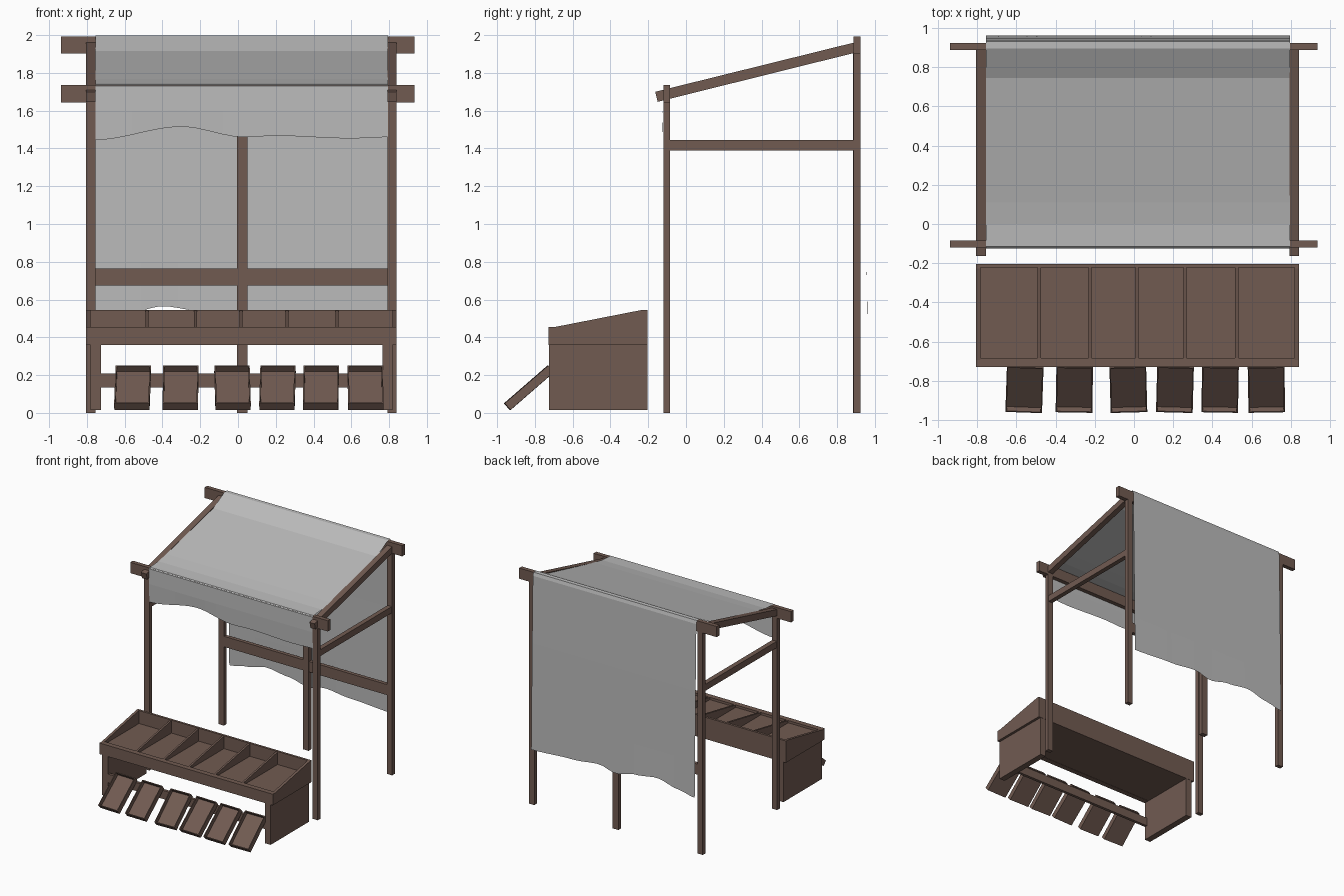
import bpy, bmesh, math
from mathutils import Matrix, Vector

if "Cube" in bpy.data.objects:
    bpy.data.objects.remove(bpy.data.objects["Cube"])


def material(name, rgb):
    m = bpy.data.materials.new(name)
    m.diffuse_color = (*rgb, 1)
    m.use_nodes = True
    m.node_tree.nodes["Principled BSDF"].inputs["Base Color"].default_value = m.diffuse_color
    return m


WOOD = material("brown wood", (0.165, 0.104, 0.083))
CLOTH = material("grey cloth", (0.50, 0.50, 0.50))


def finish(name, bm, mat, recalc=True):
    if recalc:
        bmesh.ops.recalc_face_normals(bm, faces=bm.faces[:])
    me = bpy.data.meshes.new(name)
    bm.to_mesh(me)
    bm.free()
    me.materials.append(mat)
    ob = bpy.data.objects.new(name, me)
    bpy.context.collection.objects.link(ob)
    return ob


def prism(name, x0, x1, profile):
    """Side profile of (y, z) points, extruded along x."""
    bm = bmesh.new()
    face = bm.faces.new([bm.verts.new((x0, y, z)) for y, z in profile])
    ext = bmesh.ops.extrude_face_region(bm, geom=[face])
    verts = [v for v in ext["geom"] if isinstance(v, bmesh.types.BMVert)]
    bmesh.ops.translate(bm, verts=verts, vec=(x1 - x0, 0, 0))
    return finish(name, bm, WOOD)


def box(name, x0, x1, y0, y1, z0, z1):
    return prism(name, x0, x1, [(y0, z0), (y1, z0), (y1, z1), (y0, z1)])


def lerp(points, x):
    """Smooth interpolation through a few (x, value) points."""
    for (xa, a), (xb, b) in zip(points, points[1:]):
        if x <= xb:
            t = min(max((x - xa) / (xb - xa), 0), 1)
            return a + (b - a) * t * t * (3 - 2 * t)
    return points[-1][1]


FRONT = (-0.12, -0.084)
BACK = (0.887, 0.923)

# Frame: posts, rafters and side rails on both sides
for side, x0, x1 in (("left", -0.805, -0.755), ("right", 0.792, 0.84)):
    box(side + "_front_post", x0, x1, *FRONT, 0, 1.70)
    box(side + "_back_post", x0, x1, *BACK, 0, 1.96)
    prism(side + "_rafter", x0, x1,
          [(-0.15, 1.647), (0.90, 1.908), (0.90, 1.963), (-0.163, 1.70)])
    box(side + "_side_rail", x0 + 0.004, x1 - 0.004, FRONT[1], BACK[0], 1.39, 1.445)
box("centre_back_post", -0.005, 0.05, BACK[0] - 0.003, BACK[1], 0, 1.92)

# Cross beams
box("front_beam", -0.937, 0.935, *FRONT, 1.643, 1.735)
box("back_beam", -0.937, 0.935, *BACK, 1.902, 1.993)
box("back_lower_rail", -0.755, 0.792, BACK[0] + 0.002, BACK[1] - 0.002, 0.674, 0.764)

# Cloth: front valance, roof and back drape as one sheet with wavy hems
front_hem = [(-0.755, 1.445), (-0.30, 1.515), (0.03, 1.46), (0.2, 1.467),
             (0.6, 1.453), (0.795, 1.46)]
back_hem = [(-0.755, 0.49), (-0.6, 0.52), (-0.4, 0.565), (-0.2, 0.54),
            (0.0, 0.50), (0.15, 0.535), (0.4, 0.51), (0.795, 0.49)]
roof = [(-0.126, 1.60), (-0.124, 1.73), (-0.115, 1.74), (-0.08, 1.742), (0.0, 1.747),
        (0.11, 1.768), (0.745, 1.917), (0.895, 1.998), (0.93, 1.998),
        (0.938, 1.97), (0.948, 1.4), (0.956, 0.8)]
bm = bmesh.new()
COLS = 32
grid = []
for i in range(COLS + 1):
    x = -0.755 + 1.55 * i / COLS
    pts = [(-0.122, lerp(front_hem, x))] + roof + [(0.96, lerp(back_hem, x))]
    grid.append([bm.verts.new((x, y, z)) for y, z in pts])
for a, b in zip(grid, grid[1:]):
    for j in range(len(a) - 1):
        bm.faces.new((a[j], b[j], b[j + 1], a[j + 1]))
finish("cloth_canopy", bm, CLOTH, recalc=False)

# Display counter: floor, walls, sloped ends and dividers
YF, YB = -0.728, -0.203
box("counter_floor", -0.79, 0.825, YF + 0.01, YB - 0.01, 0.362, 0.435)
box("counter_front_wall", -0.805, 0.84, YF, YF + 0.045, 0.36, 0.455)
box("counter_back_wall", -0.805, 0.84, YB - 0.02, YB, 0.36, 0.546)
slope = [(YF, 0.36), (YB, 0.36), (YB, 0.546), (YB - 0.025, 0.546),
         (YF + 0.035, 0.455), (YF, 0.455)]
for name, x0, x1 in (("counter_left_end", -0.805, -0.782), ("counter_right_end", 0.817, 0.84)):
    prism(name, x0, x1, slope)
for i, x in enumerate((-0.483, -0.224, 0.015, 0.26, 0.524)):
    prism("counter_divider_%d" % (i + 1), x - 0.008, x + 0.008,
          [(YF + 0.03, 0.40), (YB - 0.01, 0.40), (YB - 0.01, 0.543), (YF + 0.03, 0.452)])

# Counter side panels and the rail that carries the trays
box("counter_left_leg", -0.78, -0.725, YF + 0.002, YB - 0.002, 0.015, 0.36)
box("counter_right_leg", 0.765, 0.818, YF + 0.002, YB - 0.002, 0.015, 0.36)
box("tray_rail", -0.725, 0.765, -0.725, -0.70, 0.135, 0.208)

# Tilted open trays leaning on the rail
LENGTH, DEPTH, WIDTH = 0.305, 0.046, 0.187
yaws = (-2, -1, 1.5, -1.5, -1, 1)
for i, x in enumerate((-0.558, -0.304, -0.029, 0.209, 0.439, 0.675)):
    bm = bmesh.new()
    bmesh.ops.create_cube(bm, size=1, matrix=Matrix.Diagonal((WIDTH, LENGTH, DEPTH, 1)))
    top = max(bm.faces, key=lambda f: f.calc_center_median().z)
    bmesh.ops.inset_individual(bm, faces=[top], thickness=0.01)
    hollow = bmesh.ops.extrude_discrete_faces(bm, faces=[top])["faces"][0]
    bmesh.ops.translate(bm, verts=hollow.verts[:], vec=(0, 0, -0.034))
    ob = finish("tray_%d" % (i + 1), bm, WOOD, recalc=False)
    ob.matrix_world = (Matrix.Translation((x, -0.831, 0.133))
                       @ Matrix.Rotation(math.radians(yaws[i]), 4, "Z")
                       @ Matrix.Rotation(math.radians(41), 4, "X"))
